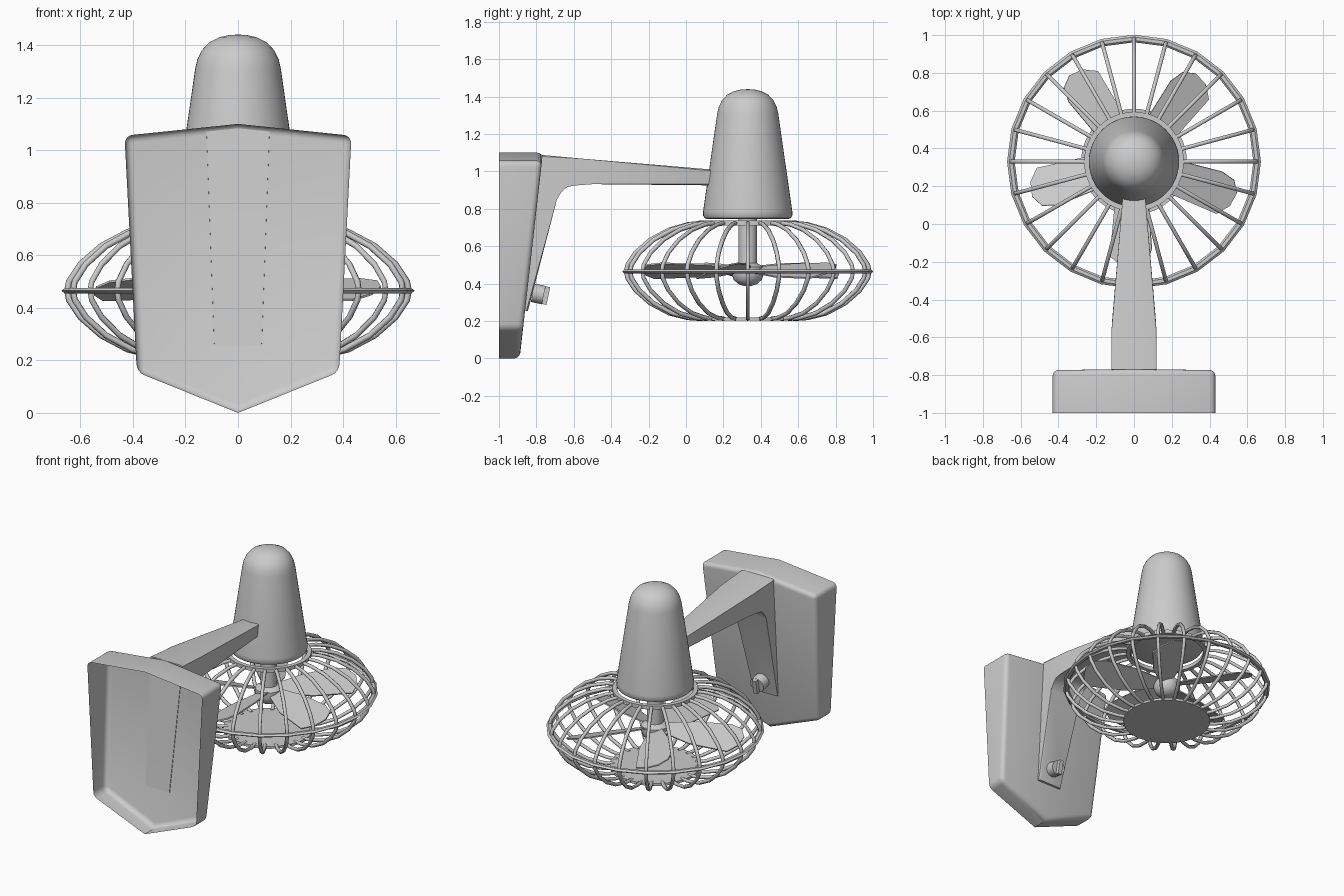
import bpy, bmesh, math
from mathutils import Matrix, Vector

if "Cube" in bpy.data.objects:
    bpy.data.objects.remove(bpy.data.objects["Cube"])

AXIS_Y = 0.33  # fan axis position


def finish(name, bm, angle=35, normals=True):
    if normals:
        bmesh.ops.recalc_face_normals(bm, faces=bm.faces)
    me = bpy.data.meshes.new(name)
    bm.to_mesh(me)
    bm.free()
    ob = bpy.data.objects.new(name, me)
    bpy.context.collection.objects.link(ob)
    bpy.ops.object.select_all(action='DESELECT')
    ob.select_set(True)
    bpy.context.view_layer.objects.active = ob
    if angle:
        bpy.ops.object.shade_smooth_by_angle(angle=math.radians(angle))
    return ob


def lathe(name, profile, seg=48, closed=False, angle=35):
    """Revolve (radius, z) points around the fan axis."""
    bm = bmesh.new()
    vs = [bm.verts.new((r, AXIS_Y, z)) for r, z in profile]
    pairs = list(zip(vs, vs[1:])) + ([(vs[-1], vs[0])] if closed else [])
    es = [bm.edges.new(p) for p in pairs]
    bmesh.ops.spin(bm, geom=vs + es, cent=(0, AXIS_Y, 0), axis=(0, 0, 1),
                   angle=2 * math.pi, steps=seg)
    bmesh.ops.remove_doubles(bm, verts=bm.verts, dist=1e-4)
    return finish(name, bm, angle)


def plate_y(z):
    """Sloping front surface of the wall plate."""
    return -0.765 - (1.1 - z) * 0.113


# wall plate: open-backed shell with a sloping face
outline = [(0, 0), (0.385, 0.155), (0.432, 1.055), (0, 1.10), (-0.432, 1.055), (-0.385, 0.155)]
bm = bmesh.new()
back = [bm.verts.new((x, -1, z)) for x, z in outline]
face = [bm.verts.new((x, plate_y(z), z)) for x, z in outline]
bm.faces.new(face)
for i in range(6):
    j = (i + 1) % 6
    bm.faces.new((back[i], back[j], face[j], face[i]))
edges = [e for e in bm.edges
         if (e.verts[0] in face and e.verts[1] in face)
         or (not e.is_boundary and abs(e.verts[0].co.x) > 0.1 and abs(e.verts[1].co.x) > 0.1)]
bmesh.ops.bevel(bm, geom=edges, offset=0.03, segments=4, profile=0.5, affect='EDGES')
finish("wall_plate", bm)

# bracket and arm: bent side profile (y, z, half width)
profile = [(plate_y(0.255) - 0.004, 0.255, 0.09), (-0.845, 0.255, 0.09), (-0.69, 0.85, 0.12),
           (-0.672, 0.895, 0.12), (-0.645, 0.922, 0.12), (-0.60, 0.932, 0.12), (-0.50, 0.932, 0.115),
           (0.2, 0.925, 0.055), (0.2, 1.005, 0.055), (-0.55, 1.068, 0.118),
           (-0.77, 1.088, 0.12), (plate_y(1.085) - 0.004, 1.08, 0.12)]
bm = bmesh.new()
left = [bm.verts.new((-w, y, z)) for y, z, w in profile]
right = [bm.verts.new((w, y, z)) for y, z, w in profile]
n = len(profile)
bm.faces.new(left)
bm.faces.new(right[::-1])
for i in range(n):
    j = (i + 1) % n
    bm.faces.new((left[i], right[i], right[j], left[j]))
long_edges = [e for side in (left, right) for i in range(1, n - 2)
              for e in [bm.edges.get((side[i], side[i + 1]))]]
bmesh.ops.bevel(bm, geom=long_edges, offset=0.008, segments=2, profile=0.5, affect='EDGES')
bmesh.ops.triangulate(bm, faces=[f for f in bm.faces if len(f.verts) > 4])
finish("bracket_arm", bm)

# bracket knob with a raised grip
tilt = Matrix.Translation((0, -0.79, 0.345)) @ Matrix.Rotation(math.radians(-90 - 12), 4, 'X')
bm = bmesh.new()
bmesh.ops.create_cone(bm, cap_ends=True, segments=24, radius1=0.05, radius2=0.05, depth=0.06,
                      matrix=tilt)
bmesh.ops.create_cube(bm, size=1, matrix=tilt @ Matrix.Translation((0, 0, 0.03))
                      @ Matrix.Diagonal((0.028, 0.096, 0.05, 1)))
finish("bracket_knob", bm, 30)

# motor housing
lathe("motor_housing", [(0, 0.745), (0.215, 0.745), (0.23, 0.75), (0.239, 0.765), (0.238, 0.79),
                        (0.163, 1.31), (0.155, 1.345), (0.138, 1.38), (0.11, 1.41),
                        (0.07, 1.43), (0.035, 1.438), (0, 1.44)])

# shaft and hub
lathe("drive_shaft", [(0, 0.76), (0.05, 0.76), (0.05, 0.45), (0, 0.45)], 24)
lathe("blade_hub", [(0, 0.515), (0.05, 0.51), (0.085, 0.49), (0.085, 0.45), (0.075, 0.42),
                    (0.05, 0.398), (0.025, 0.389), (0, 0.387)], 32)

# five pitched blades
blade = [(0.05, -0.04), (0.25, -0.11), (0.50, -0.135), (0.555, -0.07), (0.57, 0.01),
         (0.535, 0.075), (0.46, 0.10), (0.25, 0.085), (0.05, 0.04)]
for k in range(5):
    bm = bmesh.new()
    f = bm.faces.new([bm.verts.new((u, v, -0.004)) for u, v in blade])
    ext = bmesh.ops.extrude_face_region(bm, geom=[f])
    bmesh.ops.translate(bm, vec=(0, 0, 0.008),
                        verts=[g for g in ext['geom'] if isinstance(g, bmesh.types.BMVert)])
    bm.transform(Matrix.Translation((0, AXIS_Y, 0.475))
                 @ Matrix.Rotation(math.radians(54 + 72 * k), 4, 'Z')
                 @ Matrix.Rotation(math.radians(20), 4, 'X'))
    finish(f"fan_blade_{k + 1}", bm, 0)

# cage ribs: one bowed six-sided bar repeated round the axis
rib = [(0.25, 0.724), (0.32, 0.717), (0.42, 0.688), (0.52, 0.635), (0.60, 0.565), (0.643, 0.50),
       (0.65, 0.465), (0.643, 0.43), (0.60, 0.365), (0.52, 0.295), (0.42, 0.242),
       (0.32, 0.217), (0.25, 0.212)]
bm = bmesh.new()
for k in range(24):
    turn = Matrix.Translation((0, AXIS_Y, 0)) @ Matrix.Rotation(k * math.pi / 12, 4, 'Z')
    loops = []
    for i, (r, z) in enumerate(rib):
        a, b = rib[max(i - 1, 0)], rib[min(i + 1, len(rib) - 1)]
        d = Vector((b[0] - a[0], 0, b[1] - a[1])).normalized()
        out = Vector((-d.z, 0, d.x))
        loops.append([bm.verts.new(turn @ (Vector((r, 0, z)) + 0.012 * (
            math.cos(s * math.pi / 3) * out + math.sin(s * math.pi / 3) * Vector((0, 1, 0)))))
            for s in range(6)])
    for p, q in zip(loops, loops[1:]):
        for s in range(6):
            t = (s + 1) % 6
            bm.faces.new((p[s], p[t], q[t], q[s]))
    bm.faces.new(loops[0])
    bm.faces.new(loops[-1][::-1])
finish("cage_ribs", bm, 62)

# cage rings and bottom disc
lathe("cage_rim", [(0.632, 0.465), (0.642, 0.475), (0.66, 0.475), (0.672, 0.465),
                   (0.66, 0.455), (0.642, 0.455)], 24, True)
lathe("cage_top_ring", [(0.236, 0.712), (0.264, 0.712), (0.264, 0.737), (0.236, 0.737)], 48, True)
lathe("cage_bottom_disc", [(0, 0.202), (0.28, 0.202), (0.28, 0.218), (0, 0.218)], 48)
